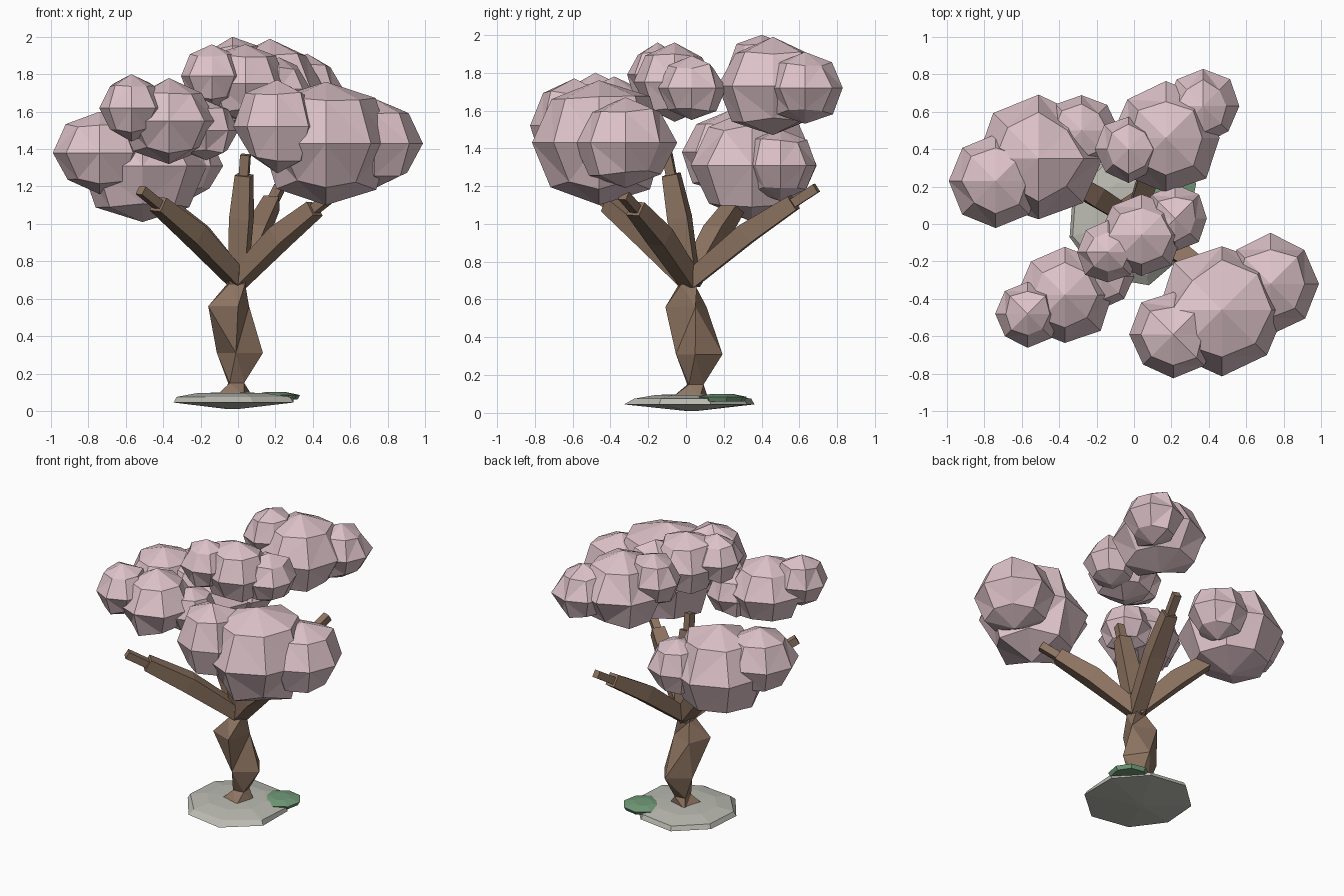
import bpy, bmesh, math, random
from mathutils import Vector, Matrix

random.seed(4)
old = bpy.data.objects.get("Cube")
if old:
    bpy.data.objects.remove(old, do_unlink=True)


def material(name, rgb):
    m = bpy.data.materials.new(name)
    m.use_nodes = True
    m.diffuse_color = (*rgb, 1)
    bsdf = next(n for n in m.node_tree.nodes if n.type == 'BSDF_PRINCIPLED')
    bsdf.inputs["Base Color"].default_value = (*rgb, 1)
    return m


PINK = material("blossom_pink", (0.72, 0.54, 0.58))
BROWN = material("bark_brown", (0.27, 0.175, 0.12))
GREY = material("stone_grey", (0.50, 0.50, 0.45))
GREEN = material("moss_green", (0.17, 0.33, 0.19))


def finish(bm, name, mat):
    bmesh.ops.recalc_face_normals(bm, faces=bm.faces)
    me = bpy.data.meshes.new(name)
    bm.to_mesh(me)
    bm.free()
    me.materials.append(mat)
    ob = bpy.data.objects.new(name, me)
    bpy.context.collection.objects.link(ob)
    return ob


def loft(bm, rings):
    """Join rings of points with quads and cap both ends."""
    loops = [[bm.verts.new(p) for p in ring] for ring in rings]
    n = len(loops[0])
    for a, b in zip(loops, loops[1:]):
        for i in range(n):
            j = (i + 1) % n
            bm.faces.new((a[i], a[j], b[j], b[i]))
    bm.faces.new(loops[0])
    bm.faces.new(loops[-1])


def flat_ring(x, y, z, r, turn=0, n=4):
    return [(x + r * math.cos(turn + math.tau * i / n),
             y + r * math.sin(turn + math.tau * i / n), z) for i in range(n)]


def tube(bm, points, radii):
    """Square-section limb along a path."""
    pts = [Vector(p) for p in points]
    axis = (pts[-1] - pts[0]).normalized()
    side = axis.cross(Vector((0.1, 0, 1))).normalized()
    rings = []
    for i, p in enumerate(pts):
        d = (pts[min(i + 1, len(pts) - 1)] - pts[max(i - 1, 0)]).normalized()
        u = (side - d * side.dot(d)).normalized()
        v = d.cross(u)
        rings.append([p + radii[i] * (u * a + v * b)
                      for a, b in ((1, 1), (-1, 1), (-1, -1), (1, -1))])
    loft(bm, rings)


# Stone slab: shallow faceted lens
bm = bmesh.new()
loft(bm, [flat_ring(-0.03, 0.03, z, r, 0.3, 8)
          for z, r in ((0.01, 0.03), (0.045, 0.365), (0.075, 0.34), (0.095, 0.2), (0.1, 0.03))])
for v in bm.verts:
    if 0.04 < v.co.z < 0.08:
        v.co.xy *= random.uniform(0.9, 1.04)
finish(bm, "stone_base", GREY)

# Moss patch
bm = bmesh.new()
loft(bm, [flat_ring(0.2, 0.19, z, r, 0.2, 8)
          for z, r in ((0.06, 0.12), (0.085, 0.135), (0.1, 0.06))])
finish(bm, "moss_patch", GREEN)

# Twisted four-sided trunk
bm = bmesh.new()
loft(bm, [flat_ring(*r) for r in (
    (-0.02, 0.02, 0.08, 0.11, 0.5),
    (-0.01, 0.05, 0.15, 0.055, 0.9),
    (0.01, 0.07, 0.31, 0.125, 1.4),
    (-0.05, 0.0, 0.56, 0.12, 2.0),
    (-0.01, 0.01, 0.68, 0.06, 2.5),
    (0.0, 0.02, 0.78, 0.08, 2.9))])
bmesh.ops.triangulate(bm, faces=bm.faces)
finish(bm, "trunk", BROWN)

# Branches: crooked limb with a thinner twig at the end
tips = {
    "back_right": (-0.48, 0.32, 1.18),
    "front_right": (-0.52, -0.5, 1.18),
    "front_left": (0.50, -0.33, 1.15),
    "centre": (0.04, -0.1, 1.37),
    "back_left": (0.22, 0.69, 1.19),
}
for name, tip in tips.items():
    root, end = Vector((0, 0.02, 0.7)), Vector(tip)
    span = end - root
    lift = Vector((0, 0, 0.03))
    bm = bmesh.new()
    knee = root + span * 0.45 + lift
    wrist = root + span * 0.82 + lift * 0.4
    tube(bm, (root, knee, wrist), (0.045, 0.055, 0.042))
    tube(bm, (wrist - span * 0.04, end), (0.025, 0.025))
    finish(bm, "branch_" + name, BROWN)

# Blossom clusters: x, y, z, horizontal radius, vertical radius
clusters = {
    "back_right": ((-0.51, 0.35, 1.31, 0.34, 0.30), (-0.74, 0.23, 1.38, 0.26, 0.22),
                   (-0.28, 0.50, 1.31, 0.20, 0.19)),
    "front_right": ((-0.37, -0.38, 1.55, 0.27, 0.23), (-0.57, -0.48, 1.62, 0.18, 0.18),
                    (-0.17, -0.28, 1.50, 0.17, 0.16)),
    "front_left": ((0.47, -0.46, 1.43, 0.36, 0.33), (0.21, -0.59, 1.52, 0.24, 0.25),
                   (0.73, -0.32, 1.43, 0.27, 0.24)),
    "centre": ((0.04, -0.06, 1.75, 0.23, 0.21), (-0.14, -0.15, 1.79, 0.17, 0.17),
               (0.22, 0.03, 1.72, 0.18, 0.17)),
    "back_left": ((0.17, 0.46, 1.73, 0.30, 0.26), (-0.03, 0.40, 1.82, 0.18, 0.18),
                  (0.37, 0.63, 1.72, 0.20, 0.19)),
}
for name, blobs in clusters.items():
    bm = bmesh.new()
    for x, y, z, r, h in blobs:
        made = bmesh.ops.create_uvsphere(bm, u_segments=8, v_segments=4, radius=1)
        for v in made["verts"]:
            if abs(v.co.z) < 0.95:
                # uneven shoulders give each puff its crumpled crown
                k = 0.0 if abs(v.co.z) < 0.1 else 0.09
                v.co *= random.uniform(0.94 - k, 1.02 + k / 2)
            v.co = Vector((x + v.co.x * r, y + v.co.y * r, z + v.co.z * h))
    bmesh.ops.triangulate(bm, faces=[f for f in bm.faces if len(f.verts) > 3])
    finish(bm, "blossom_" + name, PINK)
